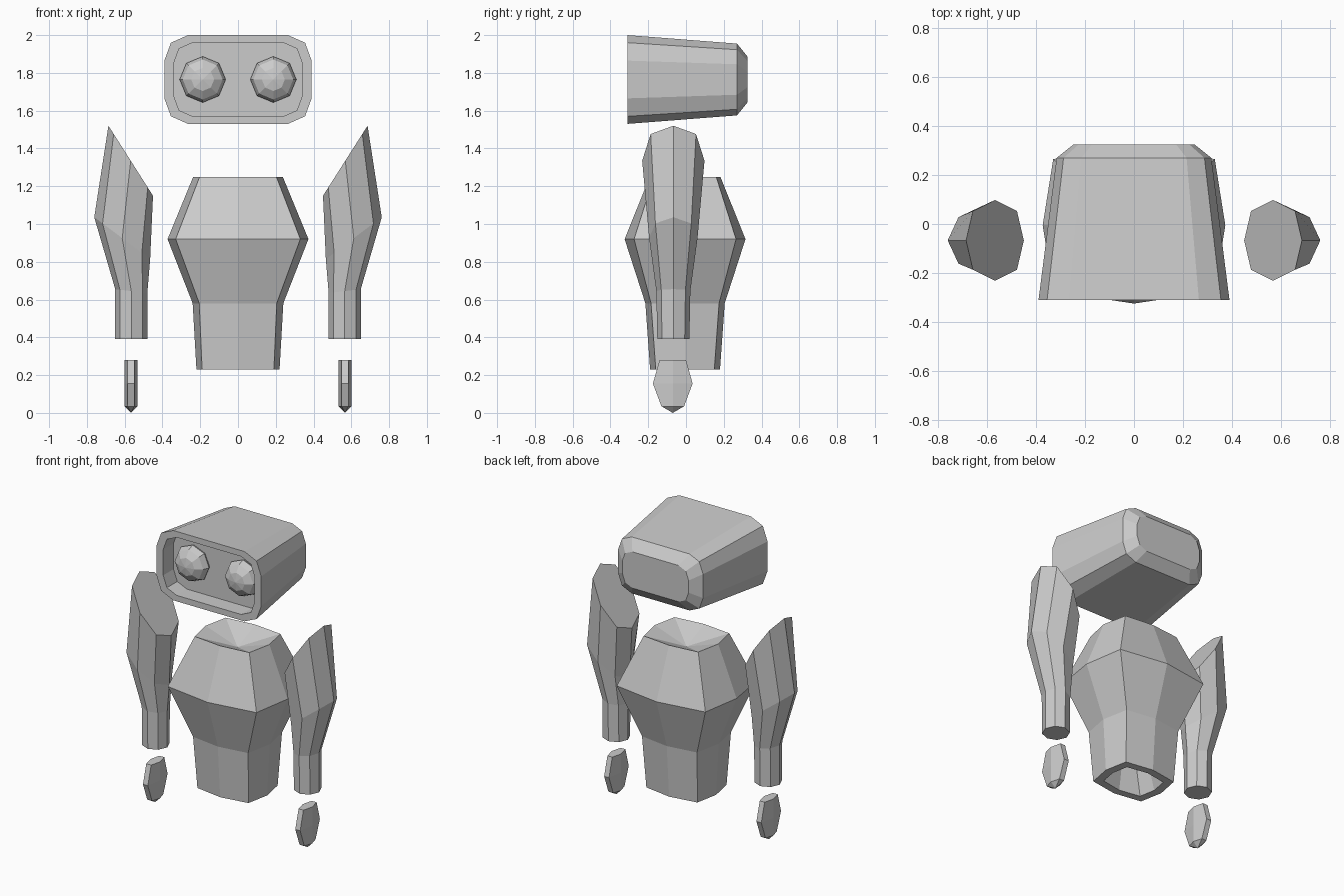
import bpy, bmesh, math

if "Cube" in bpy.data.objects:
    bpy.data.objects.remove(bpy.data.objects["Cube"])

grey = bpy.data.materials.new("light grey")
grey.diffuse_color = (0.6, 0.6, 0.6, 1)
grey.use_nodes = True
grey.node_tree.nodes["Principled BSDF"].inputs["Base Color"].default_value = grey.diffuse_color


def loft(name, rings, start=None, end=None):
    """Skin a list of equal rings; each end gets a flat cap or a fan to a point."""
    bm = bmesh.new()
    loops = [[bm.verts.new(p) for p in ring] for ring in rings]
    n = len(loops[0])
    for a, b in zip(loops, loops[1:]):
        for i in range(n):
            j = (i + 1) % n
            bm.faces.new((a[i], a[j], b[j], b[i]))
    for loop, tip in ((loops[0], start), (loops[-1], end)):
        if tip is None:
            bm.faces.new(loop)
        else:
            v = bm.verts.new(tip)
            for i in range(n):
                bm.faces.new((loop[i], loop[(i + 1) % n], v))
    bmesh.ops.recalc_face_normals(bm, faces=bm.faces)
    mesh = bpy.data.meshes.new(name)
    bm.to_mesh(mesh)
    bm.free()
    mesh.materials.append(grey)
    ob = bpy.data.objects.new(name, mesh)
    bpy.context.collection.objects.link(ob)
    return ob


def octagon(sx, cx, sy, cy):
    """Eight offsets: side and corner half-widths in each direction."""
    return [(sx, 0), (cx, cy), (0, sy), (-cx, cy),
            (-sx, 0), (-cx, -cy), (0, -sy), (cx, -cy)]


# Head: tapered rounded box with a recessed face
HEAD_Z = 1.765


def head_ring(y, w, h, s=1.0):
    a, b, c, d = 0.125 * s, 0.035 * s, 0.04 * s, 0.135 * s
    q = [(w, h - d), (w - b, h - c), (w - a, h)]
    pts = q + [(-x, z) for x, z in q[::-1]]
    pts += [(-x, -z) for x, z in q] + [(x, -z) for x, z in q[::-1]]
    return [(x, y, HEAD_Z + z) for x, z in pts]


loft("head", [
    head_ring(-0.20, 0.34, 0.195, 0.8),
    head_ring(-0.31, 0.34, 0.195, 0.8),
    head_ring(-0.31, 0.39, 0.235),
    head_ring(0.27, 0.316, 0.19, 0.81),
    head_ring(0.325, 0.247, 0.122, 0.6)])

# Eyes: flattened faceted domes on the recessed face
for side, label in ((-1, "left"), (1, "right")):
    rings = []
    for t in (-30, 0, 30, 60):
        r, y = 0.122 * math.cos(math.radians(t)), 0.08 * math.sin(math.radians(t))
        rings.append([(side * 0.187 + r * math.cos(k * math.pi / 4), -0.215 - y,
                       HEAD_Z + r * math.sin(k * math.pi / 4)) for k in range(8)])
    loft(label + "_eye", rings, end=(side * 0.187, -0.295, HEAD_Z))

# Torso: eight-sided body, dished at the neck and hollow underneath
torso = [(0.40, 0.12, 0.10, 0.11, 0.09), (0.23, 0.165, 0.145, 0.135, 0.11),
         (0.23, 0.22, 0.19, 0.185, 0.155), (0.58, 0.24, 0.205, 0.21, 0.18),
         (0.92, 0.373, 0.33, 0.32, 0.27), (1.25, 0.237, 0.203, 0.187, 0.165)]
loft("torso", [[(x, y - 0.005, z) for x, y in octagon(*o)] for z, *o in torso],
     end=(0, -0.005, 1.17))

# Arms: centre x, height, slope across x, octagon sizes
arm = [(0.565, 0.39, 0.0, 0.085, 0.06, 0.085, 0.06),
       (0.565, 0.645, 0.12, 0.085, 0.06, 0.09, 0.064),
       (0.613, 0.925, 0.75, 0.148, 0.104, 0.128, 0.095),
       (0.568, 1.335, 1.57, 0.118, 0.09, 0.165, 0.12)]
# Hands: height, half depth
hand = [(0.28, 0.07), (0.155, 0.105), (0.035, 0.06)]
for side, label in ((-1, "left"), (1, "right")):
    loft(label + "_arm", [[(side * (cx + x), y - 0.067, z + slope * x)
                           for x, y in octagon(*o)] for cx, z, slope, *o in arm])
    section = [(0.035, 0), (0.018, 1), (-0.018, 1), (-0.035, 0), (-0.018, -1), (0.018, -1)]
    loft(label + "_hand", [[(side * 0.567 + x, -0.07 + k * d, z) for x, k in section]
                           for z, d in hand], end=(side * 0.567, -0.07, 0.0))
